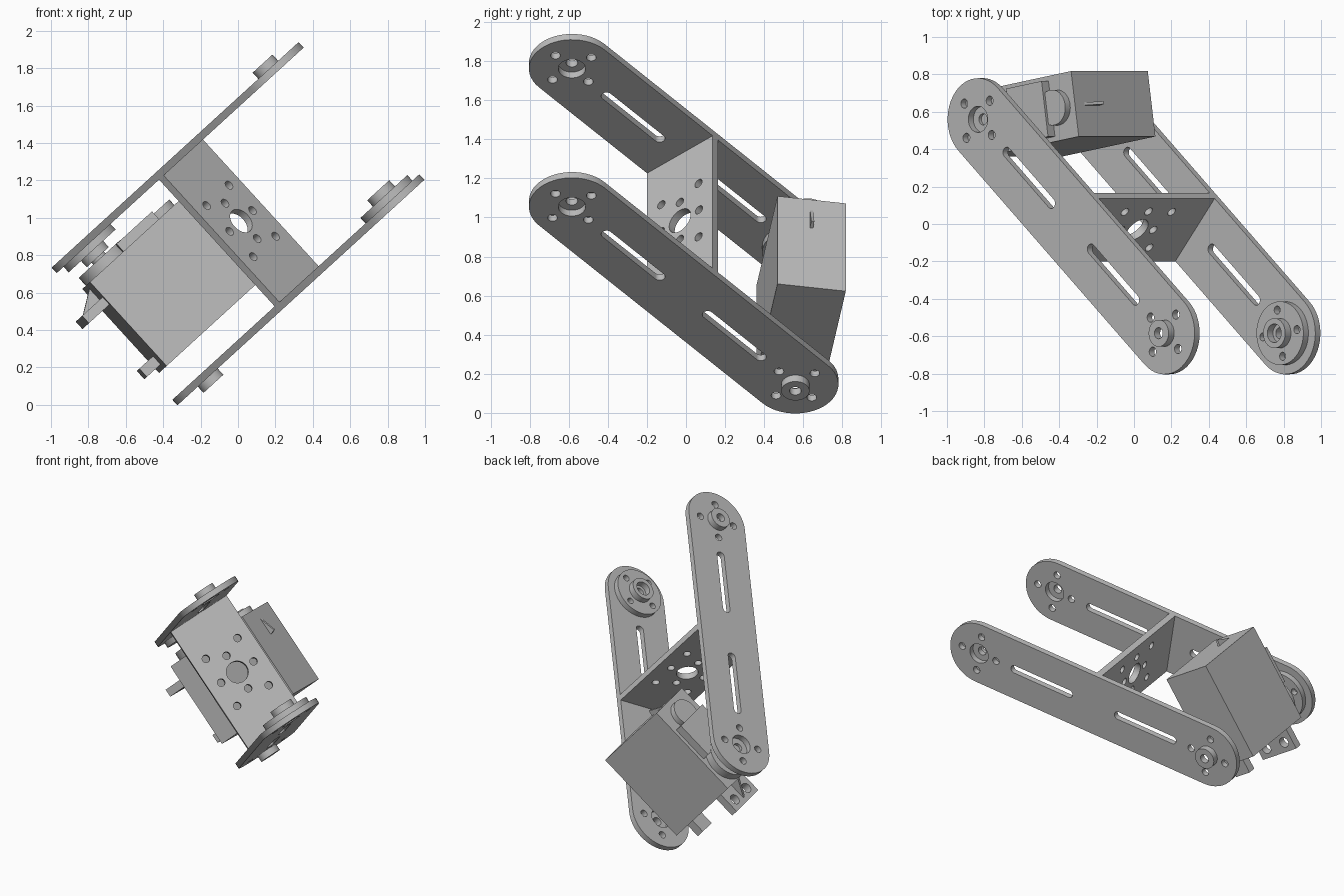
import bpy, bmesh
from math import cos, sin, pi, radians
from mathutils import Matrix, Vector

cube = bpy.data.objects.get("Cube")
if cube:
    bpy.data.objects.remove(cube, do_unlink=True)

grey = bpy.data.materials.new("plain grey")
grey.use_nodes = True
GREY = (0.5, 0.5, 0.5, 1)
grey.diffuse_color = GREY
grey.node_tree.nodes["Principled BSDF"].inputs["Base Color"].default_value = GREY


def frame(x, y, z, origin):
    m = Matrix((x, y, z)).transposed().to_4x4()
    m.translation = origin
    return m


def circle(x, y, r, n=40):
    return [(x + r * cos(2 * pi * i / n), y + r * sin(2 * pi * i / n)) for i in range(n)]


def rect(x0, x1, y0, y1):
    return [(x0, y0), (x1, y0), (x1, y1), (x0, y1)]


def stadium(x0, x1, r, n=24):
    """Rounded bar along x with end centres x0 and x1."""
    right = [(x1 + r * cos(a), r * sin(a)) for a in (-pi / 2 + pi * i / n for i in range(n + 1))]
    left = [(x0 - r * cos(a), -r * sin(a)) for a in (-pi / 2 + pi * i / n for i in range(n + 1))]
    return right + left


def ring(x, y, radius, r, turn=0.0):
    return [circle(x + radius * cos(turn + k * pi / 2), y + radius * sin(turn + k * pi / 2), r, 20)
            for k in range(4)]


def panel(name, loops, z0, z1, matrix):
    """Extrude an outline with holes from z0 to z1 in the given frame."""
    curve = bpy.data.curves.new(name, 'CURVE')
    curve.dimensions = '2D'
    curve.fill_mode = 'BOTH'
    curve.extrude = (z1 - z0) / 2
    for loop in loops:
        spline = curve.splines.new('POLY')
        spline.points.add(len(loop) - 1)
        for p, (x, y) in zip(spline.points, loop):
            p.co = (x, y, 0, 1)
        spline.use_cyclic_u = True
    temp = bpy.data.objects.new(name + "_outline", curve)
    bpy.context.collection.objects.link(temp)
    bpy.context.view_layer.update()
    mesh = bpy.data.meshes.new_from_object(temp.evaluated_get(bpy.context.evaluated_depsgraph_get()))
    bpy.data.objects.remove(temp, do_unlink=True)
    bm = bmesh.new()
    bm.from_mesh(mesh)
    bmesh.ops.remove_doubles(bm, verts=bm.verts, dist=1e-5)
    bmesh.ops.translate(bm, verts=bm.verts, vec=(0, 0, (z0 + z1) / 2))
    bmesh.ops.recalc_face_normals(bm, faces=bm.faces)
    bm.to_mesh(mesh)
    bm.free()
    mesh.materials.clear()
    mesh.materials.append(grey)
    obj = bpy.data.objects.new(name, mesh)
    bpy.context.collection.objects.link(obj)
    obj.matrix_world = matrix
    bpy.ops.object.select_all(action='DESELECT')
    obj.select_set(True)
    bpy.context.view_layer.objects.active = obj
    bpy.ops.object.shade_smooth_by_angle(angle=radians(30))
    return obj


# Bracket frame: long axis, width axis, and normal of the arm plates
tilt, swing = radians(42.4), radians(40.3)
along = Vector((cos(tilt), 0, sin(tilt)))
back = Vector((0, 1, 0))
long_axis = along * cos(swing) - back * sin(swing)
wide_axis = along * sin(swing) + back * cos(swing)
bracket = frame(long_axis, wide_axis, long_axis.cross(wide_axis), (0, -0.012, 0.968))

END, GAP, T, R = 0.884, 0.4785, 0.02, 0.22

# Arm plates with slots, bolt rings, pivot discs and bosses
for s, side in ((1, "upper"), (-1, "lower")):
    at = bracket @ Matrix.Translation((0, 0, s * GAP))
    holes = [stadium(-0.61, -0.19, 0.028), stadium(0.19, 0.61, 0.028)]
    for x in (-END, END):
        holes += [circle(x, 0, 0.07)] + ring(x, 0, 0.13, 0.025)
    panel(side + "_arm_plate", [stadium(-END, END, R)] + holes, -T, T, at)

    def stack(name, x, loops, near, far, sign):
        z0, z1 = sorted((sign * near, sign * far))
        panel(side + name, loops, z0, z1, at @ Matrix.Translation((x, 0, 0)))

    stack("_pivot_disc", -s * END, [circle(0, 0, 0.17, 48), circle(0, 0, 0.03)]
          + ring(0, 0, 0.125, 0.022, radians(49.3)), T, 0.06, -s)
    stack("_pivot_hub", -s * END, [circle(0, 0, 0.08), circle(0, 0, 0.05)], 0.06, 0.105, -s)
    stack("_outer_boss", s * END, [circle(0, 0, 0.072), circle(0, 0, 0.03)], T, 0.065, s)

# Cross web joining the arms
web_frame = bracket @ frame((0, 1, 0), (0, 0, 1), (1, 0, 0), (0.008, 0, 0))
web_holes = [circle(0, 0, 0.072)] + ring(0, 0, 0.128, 0.025)
web_holes += [circle(x, y, 0.025, 20) for x in (-0.125, 0.125) for y in (-0.185, 0.185)]
panel("cross_web", [rect(-R, R, T - GAP, GAP - T)] + web_holes, -0.022, 0.022, web_frame)

# Motor, turned about the pivot of the upper arm
motor = bracket @ Matrix.Translation((-END, 0, GAP)) @ Matrix.Rotation(radians(49.3), 4, 'Z')
panel("motor_case", [rect(-0.15, 0.53, -0.177, 0.177)], -0.783, -0.175, motor)
panel("gear_housing", [circle(0, 0, 0.15, 48)], -0.175, -0.118, motor)
panel("gear_cover", [rect(0.1, 0.36, -0.15, 0.15)], -0.175, -0.12, motor)
panel("gear_bump", [circle(0.4, 0, 0.095)], -0.175, -0.135, motor)
panel("output_shaft", [circle(0, 0, 0.045)], -0.12, -0.04, motor)
panel("mount_tab", [rect(-0.3, -0.15, -0.15, 0.15)]
      + [circle(-0.235, y, 0.035, 24) for y in (-0.08, 0.08)], -0.334, -0.28, motor)
panel("cable_stub", [rect(-0.25, -0.15, -0.06, 0.06)], -0.755, -0.695, motor)

# Thin triangular ribs at both ends of the case
rib_frame = motor @ frame((0, 0, 1), (1, 0, 0), (0, 1, 0), (0, 0, 0))
panel("case_rib", [[(-0.37, 0.53), (-0.25, 0.53), (-0.36, 0.57)]], -0.008, 0.008, rib_frame)
panel("tab_rib", [[(-0.28, -0.15), (-0.28, -0.27), (-0.2, -0.15)]], -0.01, 0.01, rib_frame)
